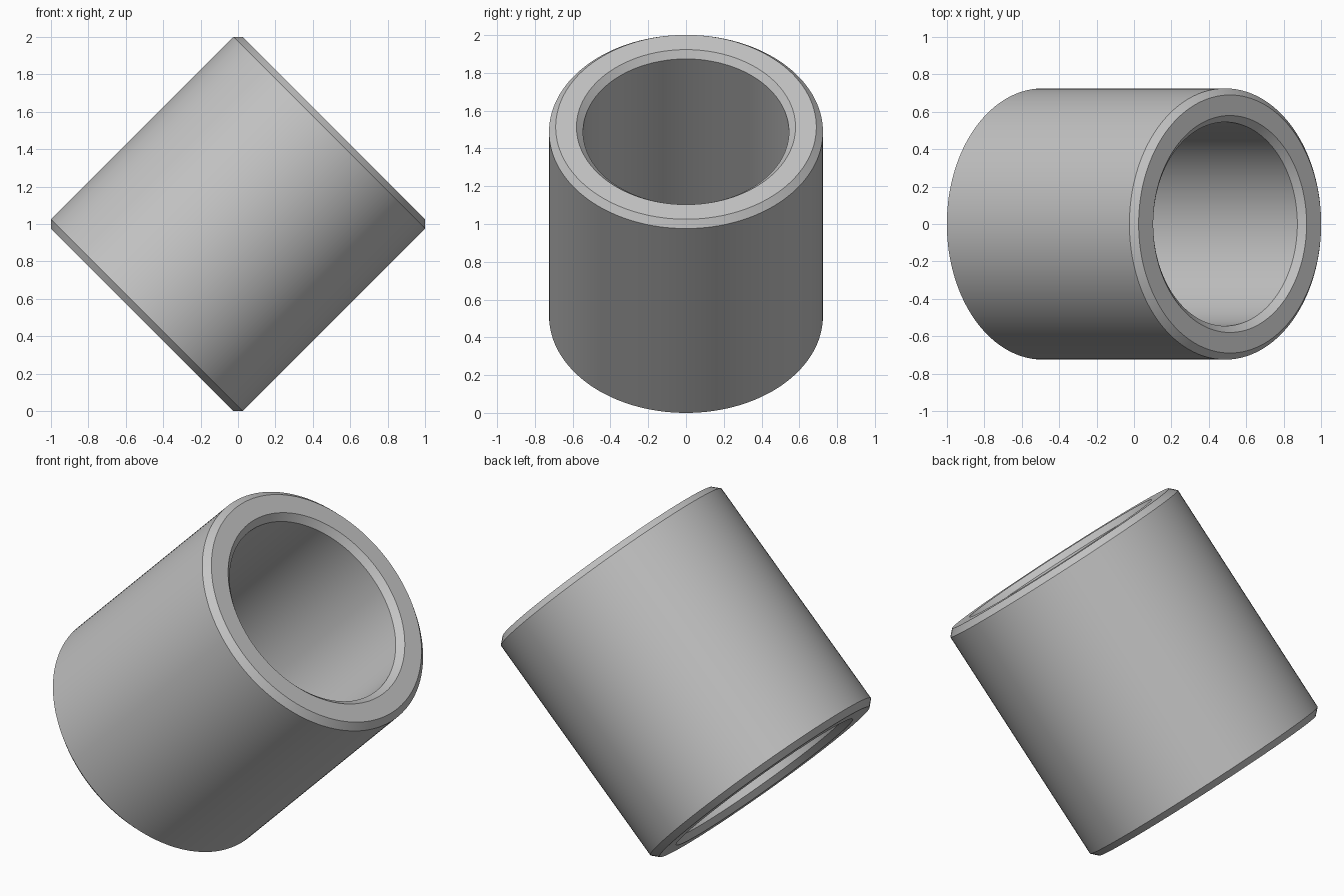
import bpy
import bmesh
import math
from mathutils import Matrix, Vector

cube = bpy.data.objects.get("Cube")
if cube:
    bpy.data.objects.remove(cube, do_unlink=True)

OUTER, BORE, HALF, CHAMFER = 0.725, 0.545, 0.725, 0.035
SEGMENTS = 128

# Plain grey material
grey = bpy.data.materials.new("plain_grey")
grey.use_nodes = True
colour = (0.55, 0.55, 0.55, 1)
grey.diffuse_color = colour
grey.node_tree.nodes["Principled BSDF"].inputs["Base Color"].default_value = colour

# Upper half of the wall section (radius, height), mirrored for the lower half
upper = [
    (BORE, HALF - CHAMFER),
    (BORE + CHAMFER, HALF),
    (OUTER - CHAMFER, HALF),
    (OUTER, HALF - CHAMFER),
]
section = upper + [(r, -h) for r, h in reversed(upper)]

# Revolve the closed section into a chamfered bushing
bm = bmesh.new()
verts = [bm.verts.new((r, 0, h)) for r, h in section]
edges = [bm.edges.new((v, verts[i - 1])) for i, v in enumerate(verts)]
bmesh.ops.spin(bm, geom=verts + edges, cent=(0, 0, 0), axis=(0, 0, 1),
               angle=math.tau, steps=SEGMENTS, use_merge=True)
bmesh.ops.remove_doubles(bm, verts=bm.verts, dist=0.0001)
bmesh.ops.recalc_face_normals(bm, faces=bm.faces)

# Tilt the axis towards +x and stand it on the ground
tilt = Matrix.Rotation(math.radians(45), 4, "Y")
bmesh.ops.transform(bm, matrix=tilt, verts=bm.verts)
lowest = min(v.co.z for v in bm.verts)
bmesh.ops.translate(bm, vec=Vector((0, 0, -lowest)), verts=bm.verts)

mesh = bpy.data.meshes.new("bushing")
bm.to_mesh(mesh)
bm.free()
mesh.materials.append(grey)
bushing = bpy.data.objects.new("bushing", mesh)
bpy.context.collection.objects.link(bushing)

# Smooth walls with crisp chamfer edges
bpy.ops.object.select_all(action="DESELECT")
bushing.select_set(True)
bpy.context.view_layer.objects.active = bushing
bpy.ops.object.shade_smooth_by_angle(angle=math.radians(30))
